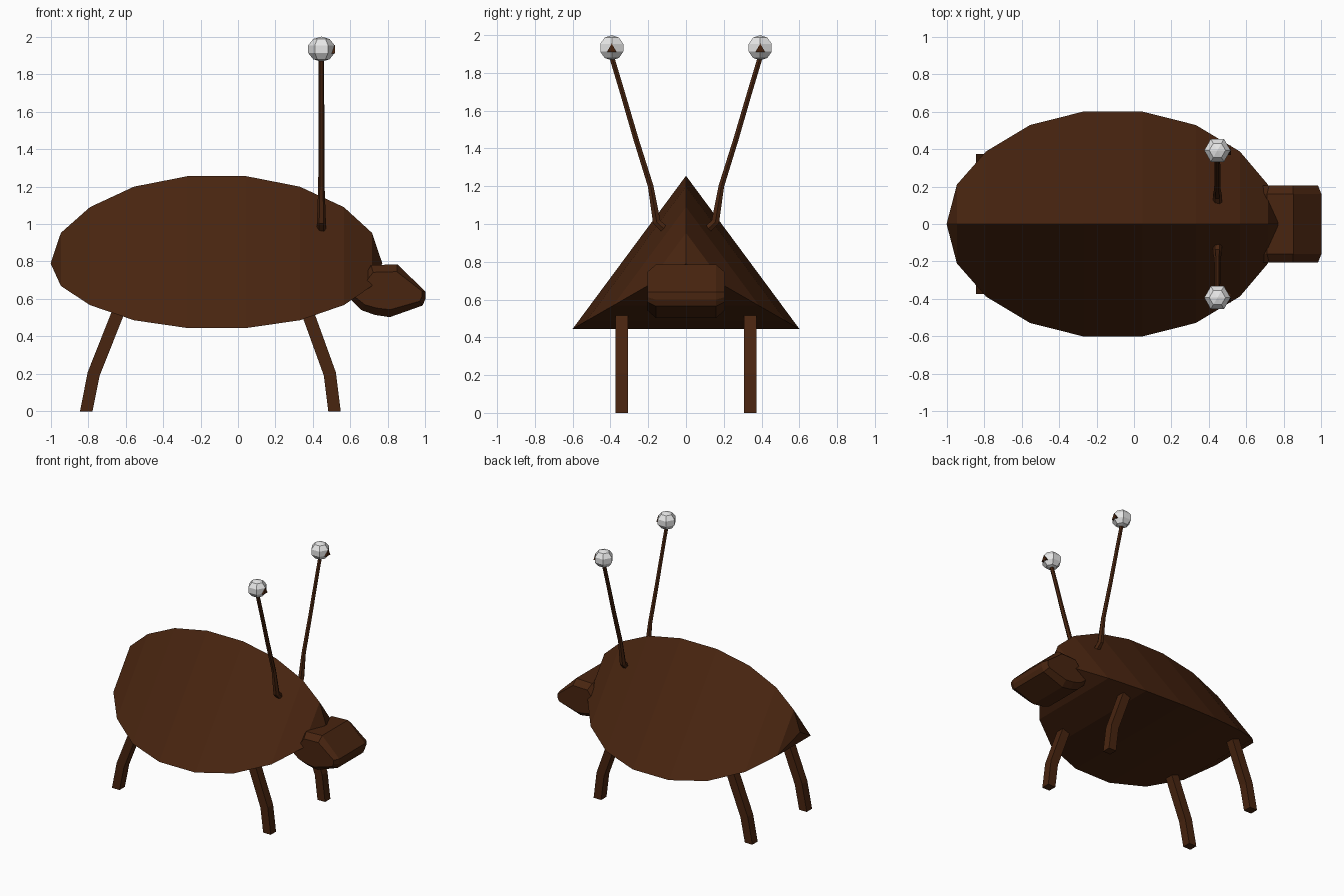
import bpy, bmesh, math
from mathutils import Vector, Matrix

if "Cube" in bpy.data.objects:
    bpy.data.objects.remove(bpy.data.objects["Cube"])


def material(name, rgb):
    m = bpy.data.materials.new(name)
    m.diffuse_color = (*rgb, 1)
    m.use_nodes = True
    m.node_tree.nodes["Principled BSDF"].inputs["Base Color"].default_value = m.diffuse_color
    return m


BROWN = material("dark brown", (0.065, 0.018, 0.005))
WHITE = material("white", (0.8, 0.8, 0.8))


def finish(bm, name, mat):
    bmesh.ops.recalc_face_normals(bm, faces=bm.faces)
    me = bpy.data.meshes.new(name)
    bm.to_mesh(me)
    bm.free()
    me.materials.append(mat)
    ob = bpy.data.objects.new(name, me)
    bpy.context.collection.objects.link(ob)
    return ob


def bridge(bm, a, b):
    n = len(a)
    for i in range(n):
        bm.faces.new((a[i], a[(i + 1) % n], b[(i + 1) % n], b[i]))


def loft(name, rings, mat):
    """Skin a list of point rings and close both ends."""
    bm = bmesh.new()
    loops = [[bm.verts.new(p) for p in ring] for ring in rings]
    for a, b in zip(loops, loops[1:]):
        bridge(bm, a, b)
    bm.faces.new(loops[0])
    bm.faces.new(loops[-1])
    return finish(bm, name, mat)


def tube(name, path, radii, sides, ref, turn=0.0):
    """Sweep a polygon along a path lying in the plane normal to ref."""
    pts = [Vector(p) for p in path]
    ref = Vector(ref)
    rings = []
    for i, p in enumerate(pts):
        t = (pts[min(i + 1, len(pts) - 1)] - pts[max(i - 1, 0)]).normalized()
        if p.z == 0:
            t = Vector((0, 0, 1))      # feet end flat on the ground
        u = t.cross(ref).normalized()
        rings.append([p + radii[i] * (math.cos(a) * ref + math.sin(a) * u)
                      for a in (turn + k * math.tau / sides for k in range(sides))])
    return loft(name, rings, BROWN)


# Body: three-sided shell, tapering to a point at both ends
bm = bmesh.new()
tail, front = bm.verts.new((-1, 0, 0.79)), bm.verts.new((0.77, 0, 0.79))
stations = [(-0.945, 0.35), (-0.79, 0.645), (-0.555, 0.88), (-0.27, 1),
            (0.045, 1), (0.33, 0.88), (0.565, 0.645), (0.715, 0.35)]
loops = [[bm.verts.new((x, y * s, 0.79 + z * s))
          for y, z in ((0, 0.465), (0.6, -0.345), (-0.6, -0.345))]
         for x, s in stations]
for a, b in zip(loops, loops[1:]):
    bridge(bm, a, b)
for tip, ring in ((tail, loops[0]), (front, loops[-1])):
    for i in range(3):
        bm.faces.new((tip, ring[i], ring[(i + 1) % 3]))
finish(bm, "body", BROWN)

# Head: wedge profile with chamfered sides
profile = [(0.60, 0.60), (0.66, 0.54), (0.73, 0.515), (0.81, 0.503), (0.985, 0.565),
           (1.0, 0.60), (1.0, 0.64), (0.85, 0.785), (0.71, 0.78)]
cx, cz = 0.82, 0.645
rings = []
for y, kx, kz in ((-0.205, 0.9, 0.72), (-0.16, 1, 1), (0.16, 1, 1), (0.205, 0.9, 0.72)):
    rings.append([(cx + (x - cx) * kx, y, cz + (z - cz) * kz) for x, z in profile])
loft("head", rings, BROWN)

# Legs, antennae, eyes and pupils on both sides
leg_paths = {"front_leg": [(0.515, 0), (0.49, 0.2), (0.385, 0.49), (0.34, 0.6)],
             "back_leg": [(-0.81, 0), (-0.77, 0.2), (-0.655, 0.49), (-0.61, 0.6)]}
for side, sy in (("right", -1), ("left", 1)):
    for part, path in leg_paths.items():
        tube(f"{part}_{side}", [(x, sy * 0.34, z) for x, z in path],
             [0.047] * 4, 4, (0, 1, 0), math.pi / 4)

    stalk = [(0.09, 0.95), (0.155, 1.01), (0.187, 1.2), (0.265, 1.45), (0.335, 1.69), (0.395, 1.89)]
    tube(f"antenna_{side}", [(0.445, sy * y, z) for y, z in stalk],
         [0.026, 0.024, 0.017, 0.016, 0.015, 0.015], 6, (1, 0, 0))

    bm = bmesh.new()
    bmesh.ops.create_uvsphere(
        bm, u_segments=6, v_segments=5, radius=0.074,
        matrix=Matrix.Translation((0.445, sy * 0.393, 1.933))
        @ Matrix.Rotation(math.pi / 6, 4, 'Z') @ Matrix.Diagonal((1, 1, 0.905, 1)))
    finish(bm, f"eye_{side}", WHITE)

    tri = ((-0.026, -0.02), (0.026, -0.02), (0, 0.025))
    loft(f"pupil_{side}", [[(x, sy * 0.393 + y, 1.93 + z) for y, z in tri]
                           for x in (0.48, 0.517)], BROWN)
